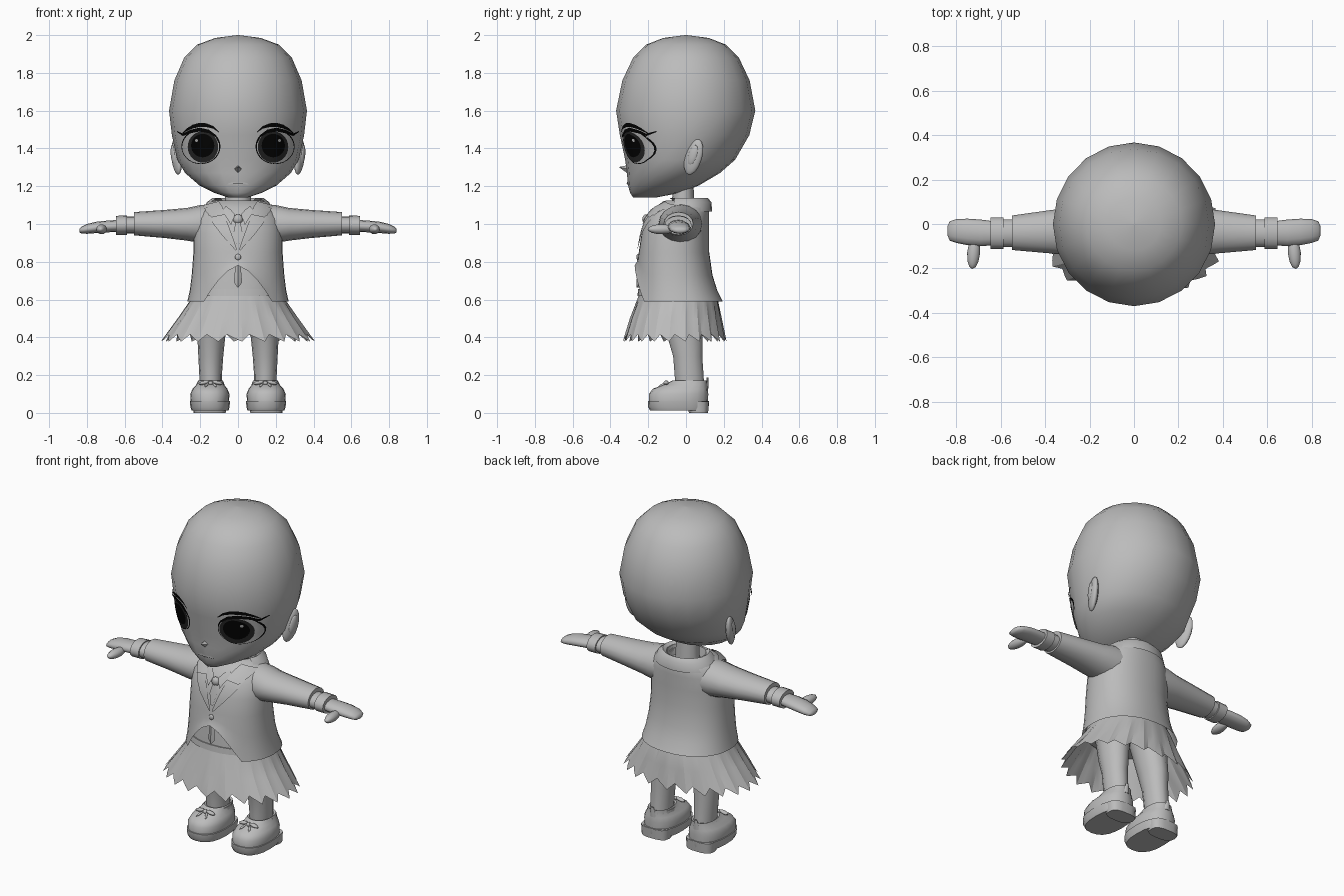
import bpy, bmesh, math
from mathutils import Vector, Matrix
from mathutils.bvhtree import BVHTree

if "Cube" in bpy.data.objects:
    bpy.data.objects.remove(bpy.data.objects["Cube"])


def material(name, v):
    m = bpy.data.materials.new(name)
    m.diffuse_color = (v, v, v, 1)
    m.use_nodes = True
    m.node_tree.nodes["Principled BSDF"].inputs["Base Color"].default_value = m.diffuse_color
    return m


GREY = material("plain grey", 0.5)
DARK = material("dark iris grey", 0.02)
BLACK = material("black", 0.001)


def finish(name, bm, mat=GREY, angle=40, recalc=True):
    bmesh.ops.remove_doubles(bm, verts=bm.verts, dist=1e-5)
    if recalc:
        bmesh.ops.recalc_face_normals(bm, faces=bm.faces)
    me = bpy.data.meshes.new(name)
    bm.to_mesh(me)
    bm.free()
    me.materials.append(mat)
    me.shade_smooth()
    me.set_sharp_from_angle(angle=math.radians(angle))
    ob = bpy.data.objects.new(name, me)
    bpy.context.collection.objects.link(ob)
    return ob


def loft(name, rings, n=20, axis='z', side=1, power=1.0, caps=(True, True), shape=None, angle=40):
    """Rings are (height along axis, a0, a1, y0, y1); a is x, or z when lofting along x."""
    bm = bmesh.new()
    loops = []
    for h, a0, a1, y0, y1 in rings:
        loop = []
        for i in range(n):
            t = 2 * math.pi * i / n
            c, s = math.cos(t), math.sin(t)
            c = math.copysign(abs(c) ** power, c)
            s = math.copysign(abs(s) ** power, s)
            a, y = (a0 + a1) / 2 + (a1 - a0) / 2 * c, (y0 + y1) / 2 + (y1 - y0) / 2 * s
            co = Vector((a, y, h)) if axis == 'z' else Vector((h, y, a))
            if shape:
                co = shape(co, i)
            co.x *= side
            loop.append(bm.verts.new(co))
        loops.append(loop)
    for p, q in zip(loops, loops[1:]):
        for i in range(n):
            j = (i + 1) % n
            bm.faces.new((p[i], p[j], q[j], q[i]))
    if caps[0]:
        bm.faces.new(loops[0][::-1])
    if caps[1]:
        bm.faces.new(loops[-1])
    return finish(name, bm, angle=angle)


def sym(h, r, y0, y1):
    return (h, -r, r, y0, y1)


def blob(name, loc, scale, rot=(0, 0, 0), seg=12, mat=GREY):
    bm = bmesh.new()
    bmesh.ops.create_uvsphere(bm, u_segments=seg, v_segments=8, radius=1)
    ob = finish(name, bm, mat, 60)
    ob.location, ob.scale, ob.rotation_euler = loc, scale, rot
    return ob


def surface_of(ob):
    bm = bmesh.new()
    bm.from_mesh(ob.data)
    tree = BVHTree.FromBMesh(bm)
    bm.free()
    return tree


def patch(name, top, bottom, tree, off, mat=GREY, side=1, rows=4):
    """Thin plate between two x,z lines, laid on the front of a surface."""
    bm = bmesh.new()
    grid = []
    for (x0, z0), (x1, z1) in zip(top, bottom):
        col = []
        for r in range(rows + 1):
            f = r / rows
            x, z = side * (x0 + (x1 - x0) * f), z0 + (z1 - z0) * f
            hit = tree.ray_cast(Vector((x, -2, z)), Vector((0, 1, 0)))[0] or Vector((x, -0.1, z))
            col.append(bm.verts.new(hit + Vector((hit.x, hit.y, 0)).normalized() * off))
        grid.append(col)
    for p, q in zip(grid, grid[1:]):
        for r in range(rows):
            f = bm.faces.new((p[r], p[r + 1], q[r + 1], q[r]))
            f.normal_update()
            if f.normal.y > 0:
                f.normal_flip()
    return finish(name, bm, mat, 60, recalc=False)


def oval(cx, cz, rx, rz, n=14):
    ts = [math.pi * i / n for i in range(n + 1)]
    return ([(cx - rx * math.cos(t), cz + rz * math.sin(t)) for t in ts],
            [(cx - rx * math.cos(t), cz - rz * math.sin(t)) for t in ts])


def band(line, w):
    """Tapered stroke around a line, as a top and a bottom edge."""
    k = len(line) - 1
    ws = [w * (0.25 + 0.75 * math.sin(math.pi * i / k)) for i in range(k + 1)]
    return ([(x, z + a) for (x, z), a in zip(line, ws)], [(x, z - a) for (x, z), a in zip(line, ws)])


# Head, with a pointed chin and a round skull
head = loft("head", [sym(1.14, .05, -.28, -.16), sym(1.165, .125, -.296, -.03), sym(1.205, .205, -.307, .07),
                     sym(1.27, .28, -.313, .18), sym(1.34, .322, -.322, .26), sym(1.47, .35, -.35, .335),
                     sym(1.6, .365, -.37, .367), sym(1.76, .337, -.337, .337), sym(1.88, .285, -.28, .28),
                     sym(1.95, .215, -.21, .21), sym(1.985, .12, -.12, .12), sym(2.0, .005, -.005, .005)],
            angle=60)
face = surface_of(head)
bm = bmesh.new()
bmesh.ops.create_cone(bm, segments=4, radius1=.026, radius2=.002, depth=.055)
nose = finish("nose", bm, angle=70)
nose.location, nose.rotation_euler = (0, -.325, 1.295), (math.radians(78), 0, 0)
patch("mouth", *band([(-.055, 1.21), (-.03, 1.217), (0, 1.213), (.03, 1.217), (.055, 1.21)], .007), face, .005, rows=2)
patch("mouth_line", *band([(-.055, 1.211), (0, 1.213), (.055, 1.211)], .0015), face, .007, DARK, rows=1)
loft("neck", [sym(1.0, .075, -.08, .05), sym(1.2, .065, -.07, .04)], 12)

# Eyes, brows and ears
for s in (-1, 1):
    patch("eye_outline", *oval(.195, 1.41, .103, .093), face, .002, BLACK, s, 8)
    patch("eye_white", *oval(.195, 1.408, .097, .087), face, .0045, GREY, s, 8)
    patch("iris", *oval(.182, 1.408, .079, .083), face, .007, DARK, s, 8)
    patch("pupil", *oval(.182, 1.415, .06, .062), face, .009, BLACK, s, 6)
    patch("eye_glint", *oval(.213, 1.442, .007, .009, 6), face, .011, GREY, s, 2)
    patch("upper_lash", *band([(.10, 1.43), (.115, 1.465), (.15, 1.49), (.2, 1.5), (.25, 1.488),
                               (.285, 1.472), (.315, 1.49)], .010), face, .009, BLACK, s, 2)
    patch("brow", *band([(.10, 1.488), (.13, 1.512), (.165, 1.523), (.2, 1.525), (.235, 1.516),
                         (.265, 1.5), (.29, 1.48)], .011), face, .006, BLACK, s, 2)
    blob("ear", (s * .325, .04, 1.355), (.024, .048, .098), (math.radians(-18), 0, s * math.radians(-20)))
    blob("ear_hollow", (s * .342, .036, 1.365), (.012, .025, .055), (math.radians(-18), 0, s * math.radians(-20)))


# Jacket, cut away in front below the button
def cutaway(co, i):
    low = .59
    if co.y < 0 and abs(co.x) < .18:
        low += .19 * (1 - (abs(co.x) / .18) ** 1.6)
    if co.z < .85:
        co.z = .85 - (.85 - co.z) * (.85 - low) / .26
    return co


jacket = loft("jacket", [sym(.59, .268, -.272, .195), sym(.65, .255, -.262, .165), sym(.73, .245, -.255, .14),
                         sym(.85, .236, -.25, .123), sym(.95, .235, -.235, .123), sym(1.03, .225, -.21, .123),
                         sym(1.085, .19, -.17, .123), sym(1.12, .14, -.12, .11), sym(1.125, .11, -.1, .09),
                         sym(1.07, .095, -.09, .075)], 36, power=.9, caps=(False, True), shape=cutaway, angle=60)
loft("waistcoat", [sym(.6, .235, -.25, .14), sym(.66, .23, -.247, .13), sym(.72, .225, -.24, .12),
                   sym(.9, .215, -.225, .11)], 28, power=.9)
loft("waistband", [sym(.62, .24, -.257, .14), sym(.655, .237, -.253, .135)], 28, power=.9)
front = surface_of(jacket)
for s in (-1, 1):
    patch("lapel", [(.005, .865), (.03, .94), (.055, 1.01), (.08, 1.065), (.095, 1.1)],
          [(.012, .86), (.085, .945), (.125, 1.0), (.15, 1.05), (.165, 1.085)], front, .01, GREY, s)
    patch("collar_tip", [(.06, 1.05), (.075, 1.09), (.09, 1.12)],
          [(.13, 1.035), (.16, 1.07), (.165, 1.1)], front, .017, GREY, s)
    patch("shirt_collar", [(.015, 1.05), (.035, 1.075), (.06, 1.095)],
          [(.035, .995), (.055, 1.03), (.08, 1.07)], front, .012, GREY, s)
patch("tie", [(-.012, 1.01), (-.022, .96), (-.008, .895)], [(.012, 1.01), (.022, .96), (.008, .895)], front, .008)
blob("tie_knot", (0, -.212, 1.025), (.026, .02, .026), seg=8)
blob("jacket_button", (0, -.255, .825), (.016, .008, .016))
loft("tie_end", [sym(.665, .003, -.262, -.25), sym(.69, .022, -.262, -.245), sym(.8, .012, -.255, -.235)], 4)

# Turned-over collar around the back of the neck
collar = loft("collar", [sym(1.065, .19, -.15, .138), sym(1.115, .165, -.13, .135), sym(1.138, .135, -.12, .115),
                         sym(1.125, .115, -.1, .095), sym(1.08, .105, -.09, .085)], 24, caps=(False, False))
bm = bmesh.new()
bm.from_mesh(collar.data)
bmesh.ops.delete(bm, geom=[f for f in bm.faces if f.calc_center_median().y < -.07], context='FACES')
bm.to_mesh(collar.data)
bm.free()


# Pleated skirt with a saw-tooth hem
def pleat(co, i):
    drop = max(0, (.62 - co.z) / .24)
    k = (0.96, 1.0, 1.04)[i % 3]
    f = 1 + (k - 1) * drop
    co.x, co.y = co.x * f, -.06 + (co.y + .06) * f
    if co.z < .45:
        co.z += (.03, .012, -.008)[i % 3]
    return co


loft("skirt", [sym(.385, .395, -.325, .205), sym(.5, .315, -.293, .185), sym(.6, .25, -.258, .168),
               sym(.7, .215, -.225, .115)], 66, power=.95, caps=(False, False), shape=pleat, angle=20)

for s in (-1, 1):
    # Sleeve, shirt cuff and hand
    loft("sleeve", [(.1, .89, 1.11, -.13, .09), (.2, .9, 1.1, -.145, .085), (.27, .912, 1.085, -.143, .075),
                    (.38, .925, 1.075, -.132, .062), (.55, .94, 1.063, -.117, .038),
                    (.55, .95, 1.045, -.105, .022)], 16, 'x', s)
    loft("cuff_inner", [(.53, .95, 1.04, -.104, .021), (.6, .95, 1.04, -.104, .021)], 16, 'x', s)
    loft("cuff", [(.588, .943, 1.046, -.113, .03), (.645, .943, 1.043, -.113, .03),
                  (.645, .955, 1.03, -.1, .02)], 16, 'x', s)
    loft("hand", [(.63, .958, 1.022, -.095, .012), (.69, .956, 1.018, -.1, .02), (.75, .952, 1.012, -.095, .024),
                  (.8, .948, 1.0, -.085, .022), (.83, .95, .985, -.075, .012), (.84, .957, .975, -.05, -.01)],
         12, 'x', s, angle=60)
    blob("thumb", (s * .722, -.13, .972), (.029, .073, .026), (0, 0, s * math.radians(5)))

    # Leg, shoe and bow
    loft("leg", [(.1, .085, .2, -.055, .1), (.2, .085, .205, -.062, .095), (.3, .078, .21, -.07, .088),
                 (.4, .068, .215, -.1, .09), (.62, .03, .22, -.15, .08)], 14, side=s, angle=60)
    loft("shoe_sole", [(.012, .05, .245, -.19, .115), (.03, .045, .252, -.2, .12), (.062, .042, .255, -.202, .122)],
         20, side=s, power=.8)
    loft("shoe_heel", [(0, .065, .235, .015, .118), (.06, .06, .24, 0, .122)], 14, side=s, power=.7)
    loft("shoe_upper", [(.06, .048, .25, -.197, .117), (.1, .045, .253, -.197, .118), (.128, .057, .24, -.175, .116),
                        (.148, .073, .222, -.12, .113), (.172, .08, .21, -.07, .112), (.165, .09, .2, -.055, .1)],
         20, side=s, power=.85, angle=50)
    loft("ankle_strap", [(.145, .072, .217, -.085, .114), (.162, .074, .215, -.08, .114)], 16, side=s)
    loft("heel_tab", [(.13, .125, .165, .1, .118), (.188, .135, .155, .11, .12)], 8, side=s)
    blob("bow_knot", (s * .145, -.105, .158), (.014, .014, .012), seg=8)
    for b in (-1, 1):
        blob("bow_loop", (s * .145 + b * .035, -.105, .16), (.03, .014, .01), (0, b * math.radians(12), 0), 8)
        blob("bow_tail", (s * .145 + b * .022, -.128, .147), (.007, .026, .006),
             (math.radians(25), 0, b * math.radians(25)), 6)
